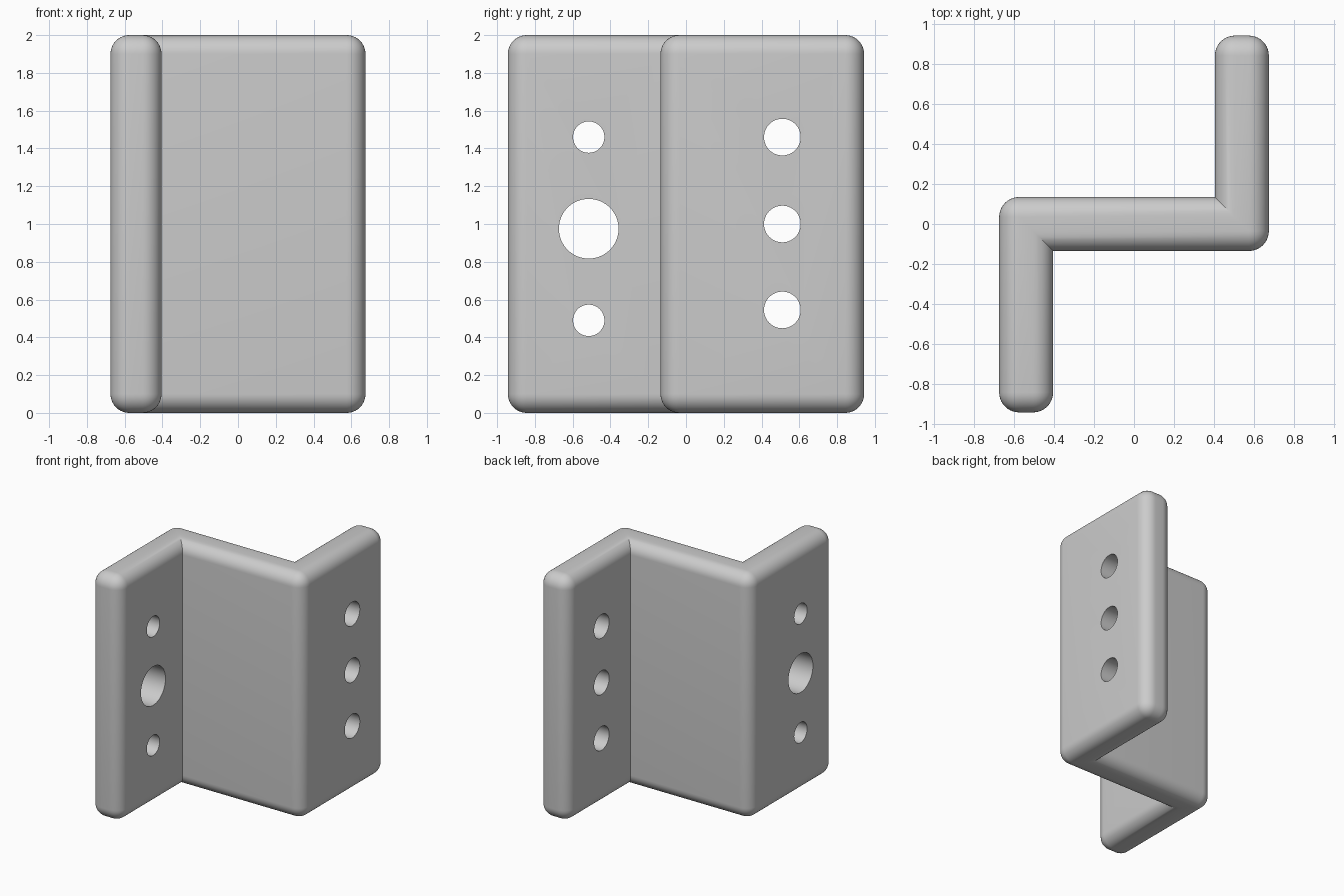
import bpy, bmesh, math

cube = bpy.data.objects.get("Cube")
if cube:
    bpy.data.objects.remove(cube, do_unlink=True)

W, D, T, H, R = 0.675, 0.943, 0.135, 2.0, 0.1   # half width, half depth, half thickness, height, edge radius

# Material
grey = bpy.data.materials.new("light grey")
grey.use_nodes = True
colour = (0.6, 0.6, 0.6, 1)
grey.diffuse_color = colour
grey.node_tree.nodes["Principled BSDF"].inputs["Base Color"].default_value = colour

# Z-shaped plate: half a profile, repeated by point symmetry, then extruded
inner = W - 2 * T
half = [(-W, T), (-W, -D), (-inner, -D), (-inner, -T)]
profile = half + [(-x, -y) for x, y in half]
bm = bmesh.new()
base = bm.faces.new([bm.verts.new((x, y, 0)) for x, y in profile])
ext = bmesh.ops.extrude_face_region(bm, geom=[base])
bmesh.ops.translate(bm, vec=(0, 0, H), verts=[v for v in ext["geom"] if isinstance(v, bmesh.types.BMVert)])
bmesh.ops.recalc_face_normals(bm, faces=bm.faces)

# Round every outer edge, keep the two inside corners sharp
outer = [e for e in bm.edges if e.is_convex]
bmesh.ops.bevel(bm, geom=outer, offset=R, offset_type='OFFSET', segments=10,
                profile=0.5, affect='EDGES', clamp_overlap=False)
mesh = bpy.data.meshes.new("bracket_plate")
bm.to_mesh(mesh)
bm.free()
plate = bpy.data.objects.new("bracket_plate", mesh)
bpy.context.collection.objects.link(plate)
mesh.materials.append(grey)


def drill(name, x, y, z, r):
    """Cut a round hole along x through one flange."""
    bpy.ops.mesh.primitive_cylinder_add(vertices=64, radius=r, depth=0.5,
                                        location=(x, y, z), rotation=(0, math.pi / 2, 0))
    cutter = bpy.context.object
    cutter.name = name
    cutter.data.materials.append(grey)
    mod = plate.modifiers.new(name, 'BOOLEAN')
    mod.operation, mod.solver, mod.object = 'DIFFERENCE', 'EXACT', cutter
    return cutter


# Bolt holes and the large centre hole
flange_x = W - T
cutters = [drill("front_hole", -flange_x, -0.515, z, r)
           for z, r in ((0.49, 0.083), (0.975, 0.158), (1.46, 0.083))]
cutters += [drill("back_hole", flange_x, 0.51, z, 0.097) for z in (0.545, 1.0, 1.46)]

# Apply the cuts and shade
bpy.ops.object.select_all(action='DESELECT')
plate.select_set(True)
bpy.context.view_layer.objects.active = plate
for name in [m.name for m in plate.modifiers]:
    bpy.ops.object.modifier_apply(modifier=name)
for cutter in cutters:
    bpy.data.objects.remove(cutter, do_unlink=True)
bpy.ops.object.shade_smooth_by_angle(angle=math.radians(30))
